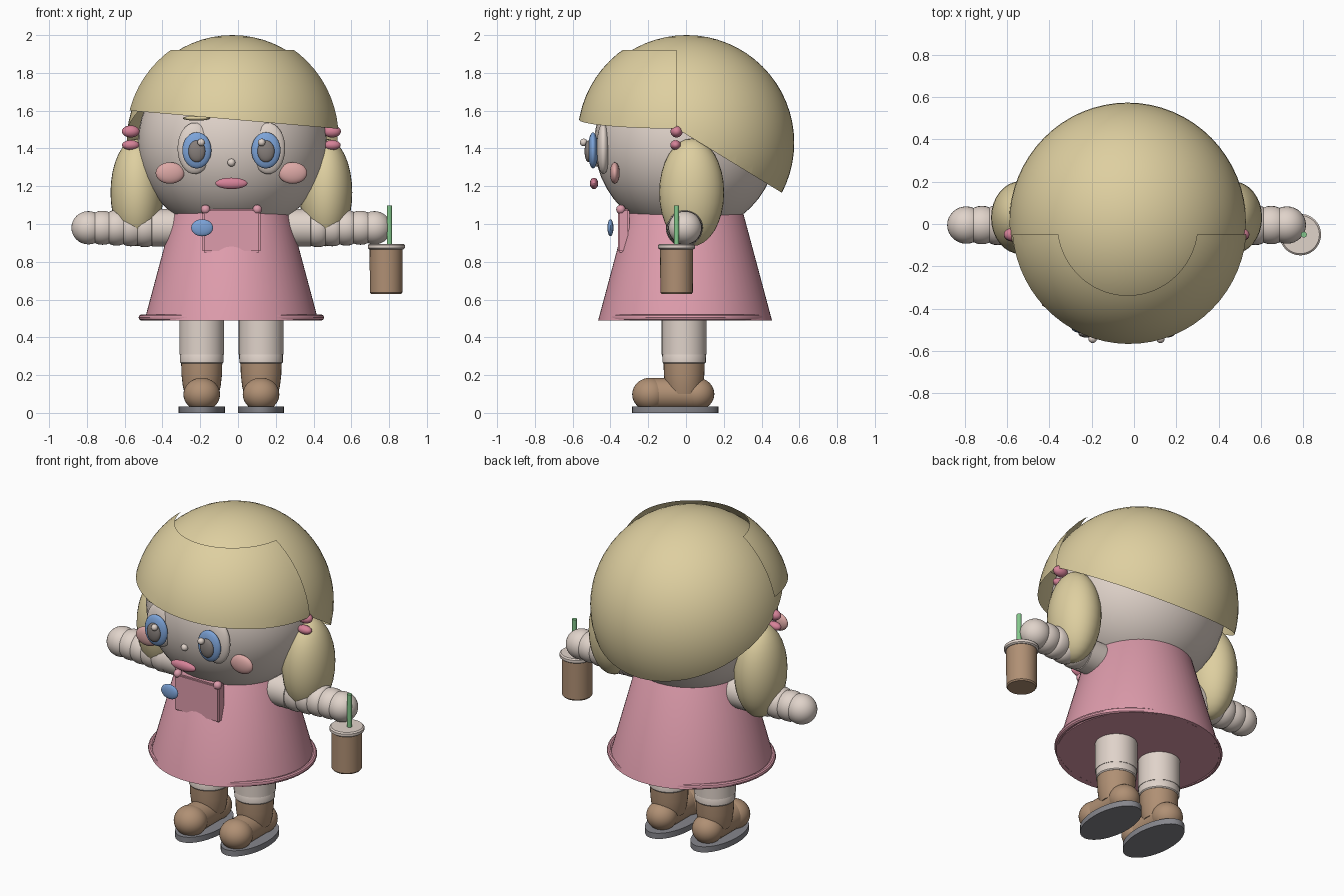
import bpy, bmesh, math
from mathutils import Matrix, Vector

if "Cube" in bpy.data.objects:
    bpy.data.objects.remove(bpy.data.objects["Cube"])

CX = -0.035  # body centre line


def mat(name, r, g, b):
    m = bpy.data.materials.new(name)
    lin = lambda c: (c / 255 / 12.92) if c < 11 else ((c / 255 + 0.055) / 1.055) ** 2.4
    m.diffuse_color = (lin(r), lin(g), lin(b), 1)
    m.use_nodes = True
    m.node_tree.nodes["Principled BSDF"].inputs["Base Color"].default_value = m.diffuse_color
    return m


HAIR = mat("blond", 222, 207, 160)
SKIN = mat("skin", 224, 211, 202)
PINK = mat("dress_pink", 222, 156, 172)
ROSE = mat("rose", 214, 130, 152)
CHEEK = mat("blush", 220, 168, 165)
BROWN = mat("brown", 176, 144, 116)
BLUE = mat("blue", 124, 163, 216)
GREEN = mat("green", 132, 200, 140)
GREY = mat("sole_grey", 134, 134, 140)
DARK = mat("pupil_grey", 134, 126, 122)


def finish(bm, name, material, smooth=True):
    me = bpy.data.meshes.new(name)
    bm.to_mesh(me)
    bm.free()
    me.materials.append(material)
    ob = bpy.data.objects.new(name, me)
    bpy.context.collection.objects.link(ob)
    if smooth:
        bpy.context.view_layer.objects.active = ob
        ob.select_set(True)
        bpy.ops.object.shade_smooth_by_angle(angle=math.radians(35))
        ob.select_set(False)
    return ob


def ball(name, loc, size, material, seg=32, cuts=()):
    """Ellipsoid; each cut (point, normal) removes the side the normal points to."""
    bm = bmesh.new()
    bmesh.ops.create_uvsphere(bm, u_segments=seg, v_segments=seg // 2, radius=1)
    bm.transform(Matrix.Translation(loc) @ Matrix.Diagonal((*size, 1)))
    for co, no in cuts:
        bmesh.ops.bisect_plane(bm, geom=bm.verts[:] + bm.edges[:] + bm.faces[:],
                               plane_co=co, plane_no=no, clear_outer=True)
    return finish(bm, name, material)


def lathe(name, profile, loc, material, rot=None, scale=(1, 1, 1), seg=48):
    """Revolve (radius, height) points around z and cap both ends."""
    bm = bmesh.new()
    rings = [[bm.verts.new((r * math.cos(2 * math.pi * i / seg),
                            r * math.sin(2 * math.pi * i / seg), z)) for i in range(seg)]
             for r, z in profile]
    for a, b in zip(rings, rings[1:]):
        for i in range(seg):
            j = (i + 1) % seg
            bm.faces.new((a[i], a[j], b[j], b[i]))
    bm.faces.new(rings[0][::-1])
    bm.faces.new(rings[-1])
    m = Matrix.Translation(loc) @ (rot or Matrix()) @ Matrix.Diagonal((*scale, 1))
    bm.transform(m)
    bmesh.ops.recalc_face_normals(bm, faces=bm.faces[:])
    return finish(bm, name, material)


# Head and hair: slanted back cap and an open fringe shell over it
ball("head", (-0.03, 0, 1.43), (0.5, 0.485, 0.485), SKIN, 48)
ball("back_hair", (-0.03, 0.003, 1.43), (0.56, 0.57, 0.57), HAIR, 64,
     [((0, 0, 1.475), (0, -0.61, -1))])
ball("fringe", (-0.03, 0, 1.455), (0.565, 0.575, 0.575), HAIR, 64,
     [((0, -0.05, 0), (0, 1, 0)), ((0, 0, 1.92), (0, 0, 1)),
      ((-0.03, 0, 1.553), (-0.087, 0, -1))])

# Face
ball("nose", (CX, -0.475, 1.325), (0.021, 0.021, 0.021), SKIN, 16)
ball("mouth", (CX, -0.487, 1.215), (0.085, 0.022, 0.03), ROSE)
for side, s in (("left", -1), ("right", 1)):
    ex = CX + 0.195 * s
    ball(side + "_eye_white", (ex, -0.437, 1.4), (0.09, 0.036, 0.136), SKIN)
    ball(side + "_iris", (CX + 0.183 * s, -0.492, 1.39), (0.077, 0.027, 0.096), BLUE)
    ball(side + "_pupil", (CX + 0.183 * s, -0.517, 1.385), (0.045, 0.02, 0.058), DARK)
    ball(side + "_eye_glint", (CX + 0.16 * s, -0.542, 1.432), (0.02, 0.02, 0.02), SKIN, 16)
    ball(side + "_cheek", (CX + 0.325 * s, -0.377, 1.27), (0.076, 0.026, 0.057), CHEEK)
    ball(side + "_eyebrow", (CX + 0.185 * s, -0.475, 1.56), (0.072, 0.03, 0.013), HAIR)

    # Pigtails with two ties each
    ball(side + "_pigtail", (CX + 0.5 * s, 0.03, 1.167), (0.14, 0.172, 0.285), HAIR)
    ball(side + "_upper_tie", (CX + 0.533 * s, -0.05, 1.49), (0.047, 0.032, 0.032), ROSE, 24)
    ball(side + "_lower_tie", (CX + 0.533 * s, -0.055, 1.418), (0.046, 0.028, 0.026), ROSE, 24)

    # Arm: puffy ringed sleeve ending in a round hand
    prof = [(0.1, 0.2), (0.1, 0.42)]
    for k in range(4):
        z0, r = 0.42 + 0.075 * k, 0.101 - 0.004 * k
        prof += [(r - 0.006, z0 + 0.002), (r, z0 + 0.02), (r + 0.001, z0 + 0.038),
                 (r, z0 + 0.056), (r - 0.006, z0 + 0.073)]
    prof.append((0.075, 0.735))
    lathe(side + "_arm", prof, (CX, -0.005, 0.98), SKIN,
          Matrix.Rotation(math.radians(90 * s), 4, 'Y'), seg=32)
    ball(side + "_hand", (CX + 0.757 * s, -0.005, 0.98), (0.09, 0.088, 0.088), SKIN)

    # Leg, sock cuff, boot and sole
    lx = CX + 0.157 * s
    lathe(side + "_leg", [(0.119, 0.31), (0.119, 0.52)], (lx, -0.01, 0), SKIN, seg=32)
    lathe(side + "_sock_cuff", [(0.11, 0.262), (0.115, 0.268), (0.116, 0.31), (0.112, 0.317)],
          (lx, -0.01, 0), SKIN, seg=32)
    lathe(side + "_boot_shaft", [(0.09, 0.1), (0.1, 0.14), (0.107, 0.2), (0.109, 0.268)],
          (lx, -0.01, 0), BROWN, seg=32)
    ball(side + "_boot_toe", (lx, -0.19, 0.098), (0.097, 0.095, 0.088), BROWN)
    ball(side + "_boot_heel", (lx, 0.06, 0.1), (0.09, 0.09, 0.085), BROWN)
    lathe(side + "_boot_foot", [(0.084, -0.19), (0.084, 0.06)], (lx, 0, 0.1), BROWN,
          Matrix.Rotation(math.radians(-90), 4, 'X'), seg=32)
    lathe(side + "_sole", [(1, 0), (1, 0.035)], (lx, -0.057, 0), GREY, scale=(0.122, 0.228, 1))

    # Strap button on each bib corner
    ball(side + "_bib_button", (CX + 0.137 * s, -0.345, 1.077), (0.025, 0.025, 0.025), PINK, 16)

# Dress with a rolled hem
lathe("dress", [(0.46, 0.49), (0.31, 1.05), (0.29, 1.075), (0.24, 1.09)],
      (CX, -0.005, 0), PINK, seg=64)
hem = [(0.475 + 0.016 * math.cos(a), 0.505 + 0.016 * math.sin(a))
       for a in [2 * math.pi * i / 10 for i in range(11)]]
bm = bmesh.new()
pts = [bm.verts.new((r, 0, z)) for r, z in hem]
edges = [bm.edges.new(p) for p in zip(pts, pts[1:])]
bmesh.ops.spin(bm, geom=pts + edges, cent=(0, 0, 0), axis=(0, 0, 1),
               angle=2 * math.pi, steps=64)
bmesh.ops.remove_doubles(bm, verts=bm.verts[:], dist=0.0005)
bm.transform(Matrix.Translation((CX, -0.003, 0)) @ Matrix.Diagonal((1, 0.91, 1, 1)))
bmesh.ops.recalc_face_normals(bm, faces=bm.faces[:])
finish(bm, "hem", PINK)

# Flat bib on the chest, and its badge
bm = bmesh.new()
bmesh.ops.create_cube(bm, size=1)
bm.transform(Matrix.Translation((CX, -0.33, 0.965)) @ Matrix.Diagonal((0.306, 0.06, 0.23, 1)))
bmesh.ops.bevel(bm, geom=bm.edges[:], offset=0.008, segments=2, affect='EDGES')
finish(bm, "bib", PINK)
ball("badge", (-0.19, -0.4, 0.98), (0.058, 0.016, 0.045), BLUE)

# Drink held by the hand
lathe("cup", [(0.08, 0.63), (0.086, 0.638), (0.087, 0.87)], (0.784, -0.05, 0), BROWN)
lathe("cup_lid", [(0.09, 0.866), (0.098, 0.872), (0.098, 0.888), (0.09, 0.895)],
      (0.785, -0.05, 0), SKIN)
lathe("straw", [(0.014, 0.88), (0.014, 1.097)], (0.802, -0.05, 0), GREEN, seg=16)
